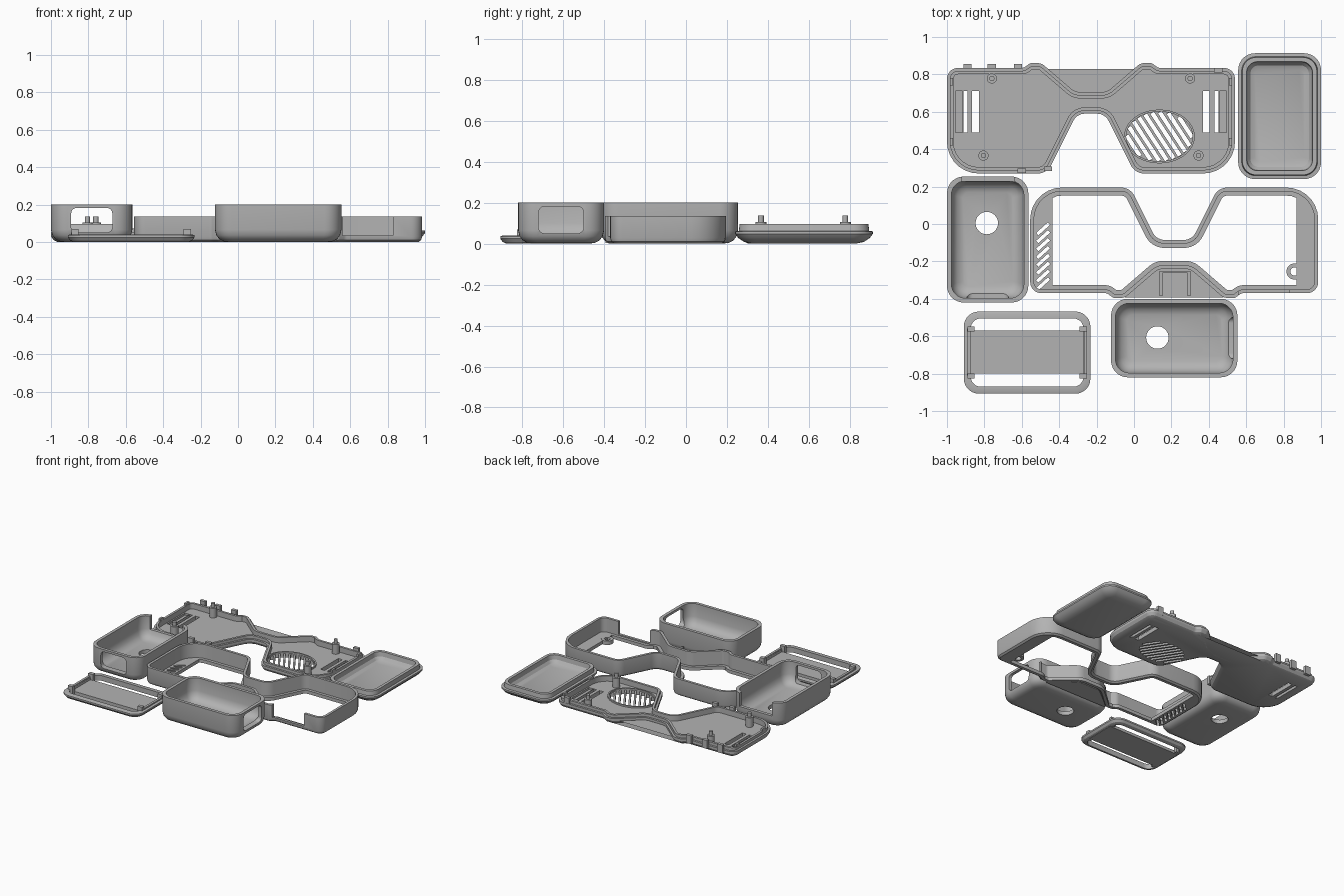
import bpy, bmesh, math
from mathutils import Vector, Matrix

if "Cube" in bpy.data.objects:
    bpy.data.objects.remove(bpy.data.objects["Cube"])

grey = bpy.data.materials.new("plain_grey")
grey.diffuse_color = (0.45, 0.45, 0.45, 1)
grey.use_nodes = True
grey.node_tree.nodes["Principled BSDF"].inputs["Base Color"].default_value = grey.diffuse_color


def make(name, bm, cutter=None):
    """Turn a bmesh into an object, optionally subtracting a cutter bmesh."""
    bmesh.ops.remove_doubles(bm, verts=bm.verts, dist=1e-5)
    bmesh.ops.recalc_face_normals(bm, faces=bm.faces)
    me = bpy.data.meshes.new(name)
    bm.to_mesh(me)
    bm.free()
    ob = bpy.data.objects.new(name, me)
    bpy.context.collection.objects.link(ob)
    if cutter:
        cut = make(name + "_cutter", cutter)
        cut.hide_render = True
        mod = ob.modifiers.new("cut", 'BOOLEAN')
        mod.object, mod.solver = cut, 'EXACT'
        bpy.context.view_layer.update()
        dg = bpy.context.evaluated_depsgraph_get()
        ob.data = bpy.data.meshes.new_from_object(ob.evaluated_get(dg))
        ob.modifiers.clear()
        bpy.data.objects.remove(cut)
    ob.data.materials.clear()
    ob.data.materials.append(grey)
    bpy.ops.object.select_all(action='DESELECT')
    ob.select_set(True)
    bpy.context.view_layer.objects.active = ob
    bpy.ops.object.shade_smooth_by_angle(angle=math.radians(28))
    return ob


def box(bm, x0, x1, y0, y1, z0, z1):
    m = Matrix.Translation(((x0 + x1) / 2, (y0 + y1) / 2, (z0 + z1) / 2))
    bmesh.ops.create_cube(bm, size=1, matrix=m @ Matrix.Diagonal((x1 - x0, y1 - y0, z1 - z0, 1)))


def bar(bm, c, angle, length, width, z0, z1):
    m = Matrix.Translation((c[0], c[1], (z0 + z1) / 2)) @ Matrix.Rotation(angle, 4, 'Z')
    bmesh.ops.create_cube(bm, size=1, matrix=m @ Matrix.Diagonal((length, width, z1 - z0, 1)))


def cyl(bm, x, y, r, z0, z1, n=24):
    bmesh.ops.create_cone(bm, cap_ends=True, segments=n, radius1=r, radius2=r, depth=z1 - z0,
                          matrix=Matrix.Translation((x, y, (z0 + z1) / 2)))


def loft(rings, closed=False):
    """Skin a stack of (loop, z) rings; cap the ends or join last to first."""
    bm = bmesh.new()
    vs = [[bm.verts.new((p[0], p[1], z)) for p in loop] for loop, z in rings]
    n = len(vs[0])
    for a, b in list(zip(vs, vs[1:])) + ([(vs[-1], vs[0])] if closed else []):
        for i in range(n):
            bm.faces.new((a[i], a[(i + 1) % n], b[(i + 1) % n], b[i]))
    if not closed:
        bm.faces.new(vs[0])
        bm.faces.new(vs[-1])
    return bm


def fillet(pts, seg=7):
    """Round every corner (x, y, radius) of a polygon."""
    out = []
    for i, (x, y, r) in enumerate(pts):
        p = Vector((x, y))
        a = (Vector(pts[i - 1][:2]) - p).normalized()
        b = (Vector(pts[(i + 1) % len(pts)][:2]) - p).normalized()
        half = a.angle(b) / 2
        c = p + (a + b).normalized() * r / math.sin(half)
        s, e = p + a * r / math.tan(half) - c, p + b * r / math.tan(half) - c
        turn = math.atan2(s.x * e.y - s.y * e.x, s.dot(e))
        out += [c + Matrix.Rotation(turn * k / seg, 2) @ s for k in range(seg + 1)]
    return out


def inset(loop, d):
    n = len(loop)
    area = sum(loop[i - 1].x * loop[i].y - loop[i].x * loop[i - 1].y for i in range(n))
    sgn = 1 if area > 0 else -1
    out = []
    for i, p in enumerate(loop):
        e1, e2 = (p - loop[i - 1]).normalized(), (loop[(i + 1) % n] - p).normalized()
        n1, n2 = Vector((-e1.y, e1.x)), Vector((-e2.y, e2.x))
        m = (n1 + n2).normalized()
        out.append(p + m * sgn * d / max(0.5, m.dot(n1)))
    return out


def rrect(x0, x1, y0, y1, d, r=0.09):
    r = max(r - d * 0.7, 0.02)
    x0, x1, y0, y1 = x0 + d, x1 - d, y0 + d, y1 - d
    return fillet([(x0, y0, r), (x1, y0, r), (x1, y1, r), (x0, y1, r)])


def goggle(cx, nose, ymap):
    """Mirrored two-lens outline with a nose gap."""
    half = [(.085, .705, .08), (.265, .86, .05), (.325, .86, .02), (.36, .835, .03), (.77, .835, .06),
            (.77, .27, .17), (.235, .27, .08), (.235 - .5 * (nose - .27), nose, .07)]
    pts = half + [(-x, y, r) for x, y, r in reversed(half)]
    return fillet([(cx + x, ymap(y), r) for x, y, r in pts])


# ---- goggle back plate ----
CX = -0.23
o = goggle(CX, .59, lambda y: y)
bm = loft([(inset(o, .035), 0), (inset(o, .012), .012), (o, .032), (o, .05), (inset(o, .016), .05),
           (inset(o, .016), .072), (inset(o, .034), .072), (inset(o, .034), .03)])
cut = bmesh.new()
for s in (-1, 1):                                  # strap slots and pockets
    for a, b, z in ((.60, .635, -.1), (.66, .682, -.1), (.686, .725, .014)):
        x0, x1 = sorted((CX + s * a, CX + s * b))
        box(cut, x0, x1, .49, .71, z, .06)
VX, VY, RX, RY, ANG = .136, .468, .175, .13, math.radians(-57)
d, nrm = Vector((math.cos(ANG), math.sin(ANG))), Vector((-math.sin(ANG), math.cos(ANG)))
for k in range(-4, 5):                             # diagonal vent slots clipped to an oval
    t = k * .036
    q = nrm * t
    A = (d.x / RX) ** 2 + (d.y / RY) ** 2
    B = q.x * d.x / RX ** 2 + q.y * d.y / RY ** 2
    C = (q.x / RX) ** 2 + (q.y / RY) ** 2 - 1
    if B * B - A * C > 0:
        m = q - d * B / A
        bar(cut, (VX + m.x, VY + m.y), ANG, 2 * math.sqrt(B * B - A * C) / A, .022, -.1, .1)
make("goggle_back_plate", bm, cut)


def oval(k):
    return [Vector((VX + (RX + k) * math.cos(i * math.tau / 40), VY + (RY + k) * math.sin(i * math.tau / 40)))
            for i in range(40)]


make("vent_rim", loft([(oval(.003), .025), (oval(.003), .042), (oval(.014), .042), (oval(.014), .025)], True))

# ---- screw posts and edge clips of the back plate ----
bm = bmesh.new()
for s in (-1, 1):
    for u, y in ((.53, .778), (.575, .366)):
        cyl(bm, CX + s * u, y, .027, .025, .105)
        cyl(bm, CX + s * u, y, .014, .1, .137)
make("screw_posts", bm)
bm = bmesh.new()
for x, y in ((-.89, .843), (-.76, .843), (-.62, .843), (.45, .822), (-.60, .285), (-.46, .295)):
    box(bm, x - .022, x + .022, y - .012, y + .012, .03, .095)
for x in (-.975, .515):
    for y in (.44, .76):
        box(bm, x - .008, x + .008, y - .02, y + .02, .03, .09)
make("edge_clips", bm)

# ---- goggle front frame ----
FX = .215
o = goggle(FX, .55, lambda y: .465 - y)
lens = [Vector((min(max(p.x, -.435), .87), p.y)) for p in inset(o, .043)]
bm = loft([(inset(o, .02), 0), (inset(o, .006), .01), (o, .028), (o, .135), (inset(o, .02), .135),
           (inset(o, .02), .026), (lens, .026), (lens, 0)], True)
cut = bmesh.new()
box(cut, .56, .83, -.45, -.3, .035, .3)            # gap in the front wall
for k in range(8):                                 # side vent slots
    bar(cut, (-.486, -.32 + k * .042), math.radians(42), .085, .018, -.1, .06)
make("goggle_front_frame", bm, cut)

bm = bmesh.new()                                   # screw eye inside the frame
cyl(bm, .858, -.254, .043, 0, .03)
cut = bmesh.new()
cyl(cut, .858, -.254, .022, -.1, .1)
make("screw_eye", bm, cut)

# ---- brow web and cable bracket between frame arch and box ----
web = fillet([(FX - .29, -.392, .01), (FX + .29, -.392, .01), (FX + .09, -.235, .04), (FX - .09, -.235, .04)])
make("brow_web", loft([(web, .004), (web, .025)]))
bm = bmesh.new()
for x in (.136, .285):
    box(bm, x, x + .016, -.385, -.25, .02, .07)
box(bm, .136, .301, -.262, -.25, .02, .07)
make("cable_bracket", bm)


# ---- two open battery boxes ----
def tub(name, x0, x1, y0, y1, cutter):
    prof = [(.075, 0), (.045, .004), (.022, .016), (.007, .036), (0, .065), (0, .2), (.024, .2),
            (.024, .1), (.035, .065), (.055, .042), (.085, .03)]
    make(name, loft([(rrect(x0, x1, y0, y1, d), z) for d, z in prof]), cutter)


def window(along_x, c, edge):
    """Rounded window cutter through an end wall."""
    loop = fillet([(c - .11, .05, .03), (c + .11, .05, .03), (c + .11, .182, .03), (c - .11, .182, .03)])
    bm = loft([(loop, edge - .06), (loop, edge + .06)])
    for v in bm.verts:
        a, z, e = v.co
        v.co = (e, a, z) if along_x else (a, e, z)
    return bm


cut = window(False, -.782, -.42)
cyl(cut, -.787, .005, .06, -.1, .1, 32)
box(cut, -.92, -.64, .2, .3, .095, .3)
tub("side_battery_box", -1, -.565, -.42, .254, cut)
cut = window(True, -.61, .553)
cyl(cut, .125, -.607, .06, -.1, .1, 32)
tub("front_battery_box", -.123, .553, -.82, -.4, cut)

# ---- solid lid ----
prof = [(.085, 0), (.045, .008), (.015, .028), (0, .048), (0, .06), (.018, .062), (.022, .095),
        (.045, .095), (.05, .06), (.065, .04), (.09, .03)]
make("solid_lid", loft([(rrect(.557, 1, .24, .913, d), z) for d, z in prof]))

# ---- strap lid with two long openings ----
L = (-.91, -.233, -.907, -.468)
prof = [(.03, 0), (.012, .008), (0, .024), (0, .036), (.012, .04), (.037, .04), (.037, 0)]
make("strap_lid_rim", loft([(rrect(*L, d, .08), z) for d, z in prof], True))
bm = bmesh.new()
box(bm, -.885, -.258, -.8, -.57, 0, .022)
make("strap_lid_bridge", bm)
bm = bmesh.new()
for s in (-1, 1):
    x = -.5715 + s * .312
    box(bm, x - .009, x + .009, -.81, -.56, .01, .05)
    for y in (-.812, -.562):
        box(bm, x - .02 - s * .012, x + .02 - s * .012, y - .014, y + .014, .005, .068)
make("strap_lid_clips", bm)
